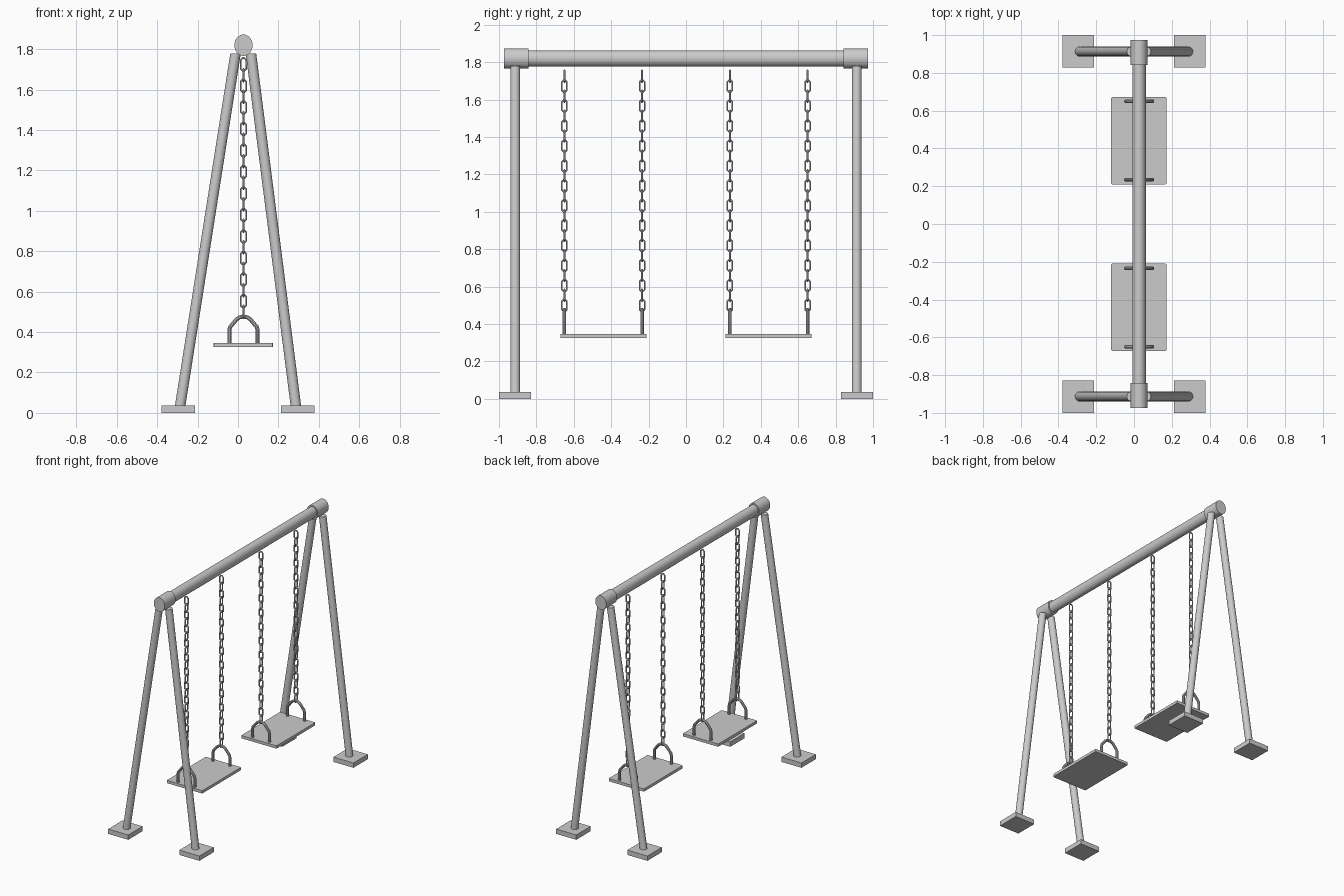
import bpy, bmesh
from mathutils import Matrix, Vector

if "Cube" in bpy.data.objects:
    bpy.data.objects.remove(bpy.data.objects["Cube"])

CX = 0.027  # x of beam, chains and seats


def add_mesh(name, bm, smooth=False):
    bmesh.ops.recalc_face_normals(bm, faces=bm.faces)
    me = bpy.data.meshes.new(name)
    bm.to_mesh(me)
    bm.free()
    ob = bpy.data.objects.new(name, me)
    bpy.context.collection.objects.link(ob)
    if smooth:
        finish_smooth(ob)
    return ob


def finish_smooth(ob):
    bpy.ops.object.select_all(action='DESELECT')
    ob.select_set(True)
    bpy.context.view_layer.objects.active = ob
    if ob.type == 'CURVE':
        bpy.ops.object.convert(target='MESH')
    bpy.ops.object.shade_smooth_by_angle()


def box(name, lo, hi, corner=0.0):
    lo, hi = Vector(lo), Vector(hi)
    bm = bmesh.new()
    bmesh.ops.create_cube(bm, size=1)
    for v in bm.verts:
        v.co = (lo + hi) / 2 + v.co * (hi - lo)
    if corner:
        upright = [e for e in bm.edges
                   if abs(e.verts[0].co.z - e.verts[1].co.z) > 1e-4]
        bmesh.ops.bevel(bm, geom=upright, offset=corner, segments=2,
                        profile=0.5, affect='EDGES')
    return add_mesh(name, bm)


def rod(name, a, b, axes):
    """Elliptical rod from a to b; axes are its two cross-section half-axes."""
    a, b = Vector(a), Vector(b)
    u, v = Vector(axes[0]), Vector(axes[1])
    bm = bmesh.new()
    bmesh.ops.create_cone(bm, cap_ends=True, segments=32,
                          radius1=1, radius2=1, depth=1)
    for p in bm.verts:
        p.co = a.lerp(b, p.co.z + 0.5) + u * p.co.x + v * p.co.y
    return add_mesh(name, bm, True)


def tubes(name, paths, radius, cyclic, res):
    cu = bpy.data.curves.new(name, 'CURVE')
    cu.dimensions = '3D'
    cu.bevel_depth = radius
    cu.bevel_resolution = res
    cu.use_fill_caps = True
    for path in paths:
        s = cu.splines.new('POLY')
        s.points.add(len(path) - 1)
        for p, co in zip(s.points, path):
            p.co = (*co, 1)
        s.use_cyclic_u = cyclic
    ob = bpy.data.objects.new(name, cu)
    bpy.context.collection.objects.link(ob)
    finish_smooth(ob)
    return ob


# Top beam
rod("top_beam", (CX, -0.86, 1.82), (CX, 0.86, 1.82),
    ((0.036, 0, 0), (0, 0, 0.042)))

for s, side in ((-1, "front"), (1, "back")):
    # Beam end collar
    rod(f"{side}_collar", (CX, s * 0.843, 1.82), (CX, s * 0.973, 1.82),
        ((0.045, 0, 0), (0, 0, 0.053)))
    # Splayed legs with level-cut ends, and their foot pads
    for d, top, foot, hand in ((-1, -0.012, -0.287, "left"),
                               (1, 0.064, 0.287, "right")):
        rod(f"{side}_{hand}_leg", (foot, s * 0.913, 0.03), (top, s * 0.913, 1.78),
            ((0.026, 0, 0), (0, 0.026, 0)))
        xs = sorted((d * 0.212, d * 0.379))
        ys = sorted((s * 0.829, s * 1.0))
        box(f"{side}_{hand}_foot", (xs[0], ys[0], 0), (xs[1], ys[1], 0.036))

    # Swing seat
    ys = sorted((s * 0.21, s * 0.672))
    box(f"{side}_seat", (-0.121, ys[0], 0.325), (0.173, ys[1], 0.346), 0.006)

    for y, pos in ((s * 0.235, "inner"), (s * 0.65, "outer")):
        # Chain of links with cut corners, alternately turned
        half_w, half_l, cut = 0.0135, 0.0315, 0.009
        ring = [(half_w, half_l - cut), (half_w - cut, half_l),
                (cut - half_w, half_l), (-half_w, half_l - cut),
                (-half_w, cut - half_l), (cut - half_w, -half_l),
                (half_w - cut, -half_l), (half_w, cut - half_l)]
        links = []
        for i in range(24):
            z = 1.725 - i * 0.05325
            if i % 2 == 0:
                links.append([(CX + w, y, z + h) for w, h in ring])
            else:
                links.append([(CX, y + w, z + h) for w, h in ring])
        tubes(f"{side}_{pos}_chain", links, 0.005, True, 1)

        # Arched bracket joining chain and seat
        arch = [(-0.07, 0.34), (-0.07, 0.41), (-0.066, 0.425),
                (-0.035, 0.462), (-0.02, 0.473), (0, 0.477)]
        arch += [(-x, z) for x, z in reversed(arch[:-1])]
        tubes(f"{side}_{pos}_bracket", [[(CX + x, y, z) for x, z in arch]],
              0.01, False, 3)
